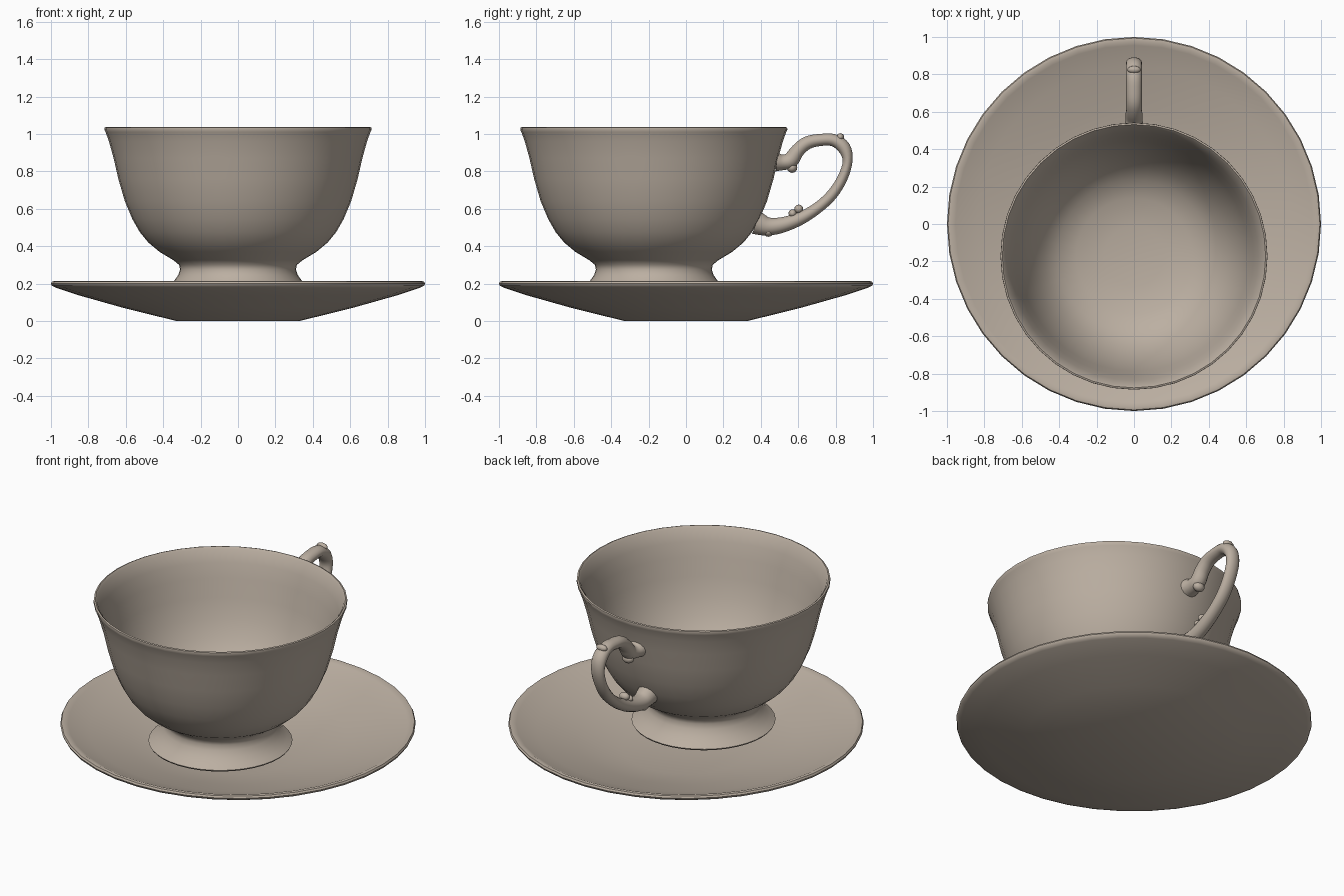
import bpy, bmesh, math
from mathutils import Vector, Matrix

china = bpy.data.materials.new("warm_china")
china.diffuse_color = (0.50, 0.43, 0.36, 1)
CUP_Y = -0.172


def finish(name, bm, angle=50):
    """Turn a bmesh into a smooth-shaded object."""
    bmesh.ops.recalc_face_normals(bm, faces=bm.faces[:])
    me = bpy.data.meshes.new(name)
    bm.to_mesh(me)
    bm.free()
    me.materials.append(china)
    me.shade_smooth()
    me.set_sharp_from_angle(angle=math.radians(angle))
    ob = bpy.data.objects.new(name, me)
    bpy.context.collection.objects.link(ob)
    return ob


def lathe(name, profile, cy=0.0, steps=40):
    """Revolve an (r, z) profile that starts and ends on the axis."""
    bm = bmesh.new()
    verts = [bm.verts.new((0, cy - r, z)) for r, z in profile]
    edges = [bm.edges.new(p) for p in zip(verts, verts[1:])]
    bmesh.ops.spin(bm, geom=verts + edges, cent=(0, cy, 0), axis=(0, 0, 1),
                   angle=2 * math.pi, steps=steps, use_merge=False)
    bmesh.ops.remove_doubles(bm, verts=bm.verts[:], dist=0.0005)
    return finish(name, bm)


# Saucer: flat base, shallow flared wall, rolled lip
lathe("saucer", [(0, 0), (0.33, 0), (0.62, 0.072), (0.85, 0.137), (0.975, 0.178),
                 (0.995, 0.188), (1.0, 0.2), (0.994, 0.211), (0.978, 0.214),
                 (0.955, 0.204), (0.84, 0.166), (0.62, 0.108), (0.36, 0.05), (0, 0.05)])

# Cup: hollow foot, pinched neck, rounded bowl, flared rim, inner wall
lathe("cup", [(0, 0.29), (0.24, 0.28), (0.285, 0.255), (0.32, 0.21), (0.385, 0.155),
              (0.4, 0.153), (0.405, 0.162), (0.375, 0.182), (0.345, 0.21),
              (0.32, 0.245), (0.31, 0.275), (0.315, 0.3), (0.345, 0.325),
              (0.42, 0.37), (0.48, 0.42), (0.525, 0.475), (0.565, 0.545),
              (0.605, 0.64), (0.64, 0.76), (0.665, 0.87), (0.69, 0.96),
              (0.708, 1.01), (0.714, 1.022), (0.713, 1.034), (0.704, 1.037),
              (0.693, 1.025), (0.665, 0.955), (0.64, 0.87), (0.615, 0.76),
              (0.58, 0.645), (0.535, 0.55), (0.48, 0.465), (0.41, 0.4),
              (0.31, 0.355), (0.16, 0.335), (0, 0.33)], CUP_Y)

# Handle: scrolled loop; each point is (y, z, in-plane radius, half width)
PATH = [(0.484, 0.85, 0.052, 0.062), (0.52, 0.848, 0.042, 0.05), (0.56, 0.86, 0.044, 0.046),
        (0.598, 0.912, 0.038, 0.044), (0.65, 0.953, 0.036, 0.042), (0.72, 0.968, 0.033, 0.042),
        (0.79, 0.966, 0.034, 0.042), (0.845, 0.926, 0.036, 0.044), (0.864, 0.855, 0.027, 0.042),
        (0.837, 0.765, 0.028, 0.04), (0.78, 0.675, 0.03, 0.04), (0.70, 0.602, 0.031, 0.04),
        (0.61, 0.548, 0.036, 0.042), (0.52, 0.515, 0.042, 0.046), (0.44, 0.505, 0.05, 0.054),
        (0.375, 0.525, 0.065, 0.064)]


def smooth_path(pts, n=4):
    """Catmull-Rom interpolation through the points."""
    p = [Vector(q) for q in pts]
    p = [2 * p[0] - p[1]] + p + [2 * p[-1] - p[-2]]
    out = []
    for a, b, c, d in zip(p, p[1:], p[2:], p[3:]):
        for k in range(n):
            t = k / n
            out.append(0.5 * (2 * b + (c - a) * t + (2 * a - 5 * b + 4 * c - d) * t * t
                              + (3 * b - a - 3 * c + d) * t ** 3))
    return out + [p[-2]]


bm = bmesh.new()
SIDES = 14
path = smooth_path(PATH)
rings = []
for i, (y, z, rn, rx) in enumerate(path):
    a, b = path[max(i - 1, 0)], path[min(i + 1, len(path) - 1)]
    tan = Vector((b[0] - a[0], b[1] - a[1])).normalized()
    ring = []
    for k in range(SIDES):
        ang = 2 * math.pi * k / SIDES
        s = rn * math.sin(ang)
        ring.append(bm.verts.new((rx * math.cos(ang), y - tan.y * s, z + tan.x * s)))
    rings.append(ring)
for r0, r1 in zip(rings, rings[1:]):
    for k in range(SIDES):
        j = (k + 1) % SIDES
        bm.faces.new((r0[k], r0[j], r1[j], r1[k]))
bm.faces.new(rings[0])
bm.faces.new(rings[-1])

# Scroll knobs on the handle: (y, z, radius, half width)
for y, z, r, w in [(0.567, 0.82, 0.028, 0.036), (0.825, 0.984, 0.02, 0.036),
                   (0.603, 0.598, 0.024, 0.032), (0.44, 0.478, 0.028, 0.044),
                   (0.57, 0.575, 0.022, 0.034)]:
    bmesh.ops.create_uvsphere(bm, u_segments=14, v_segments=8, radius=1,
                              matrix=Matrix.Translation((0, y, z)) @ Matrix.Diagonal((w, r, r, 1)))
finish("handle", bm, 60)
